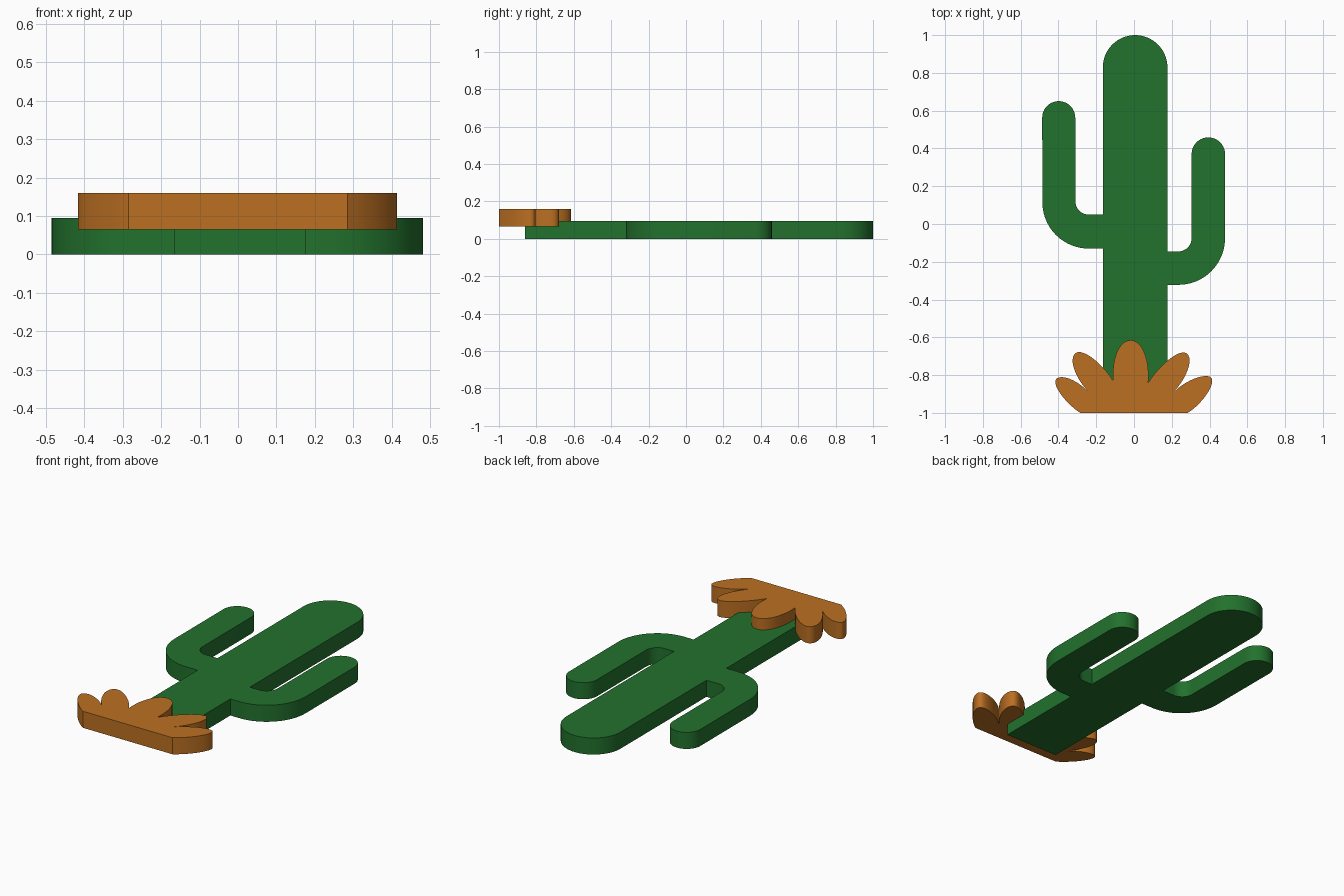
import bpy, bmesh
from math import cos, sin, radians
from mathutils import Vector
from mathutils.geometry import interpolate_bezier

cube = bpy.data.objects.get("Cube")
if cube:
    bpy.data.objects.remove(cube, do_unlink=True)


def material(name, rgb):
    m = bpy.data.materials.new(name)
    m.use_nodes = True
    m.diffuse_color = (*rgb, 1)
    m.node_tree.nodes["Principled BSDF"].inputs["Base Color"].default_value = (*rgb, 1)
    return m


def arc(cx, cy, r, start, end, steps=20):
    angles = [radians(start + (end - start) * i / steps) for i in range(steps + 1)]
    return [(cx + r * cos(a), cy + r * sin(a)) for a in angles]


def slab(name, outline, low, high, mat):
    """Extrude a flat outline between two heights."""
    bm = bmesh.new()
    face = bm.faces.new([bm.verts.new((p[0], p[1], low)) for p in outline])
    top = bmesh.ops.extrude_face_region(bm, geom=[face], use_keep_orig=True)["geom"]
    moved = [v for v in top if isinstance(v, bmesh.types.BMVert)]
    bmesh.ops.translate(bm, verts=moved, vec=(0, 0, high - low))
    bmesh.ops.recalc_face_normals(bm, faces=bm.faces)
    mesh = bpy.data.meshes.new(name)
    bm.to_mesh(mesh)
    bm.free()
    mesh.materials.append(mat)
    obj = bpy.data.objects.new(name, mesh)
    bpy.context.collection.objects.link(obj)
    bpy.ops.object.select_all(action="DESELECT")
    obj.select_set(True)
    bpy.context.view_layer.objects.active = obj
    bpy.ops.object.shade_smooth_by_angle(angle=radians(30))
    return obj


def leaf(a, tip, b, width, steps=12):
    """Rounded leaf edge from base a over the tip to base b."""
    a, tip, b = Vector(a), Vector(tip), Vector(b)
    axis = tip - (a + b) / 2
    side = Vector((axis.y, -axis.x)).normalized()
    rise = axis * 0.5
    up = interpolate_bezier(a, a + rise + side * 0.01, tip + side * width, tip, steps)
    down = interpolate_bezier(tip, tip - side * width, b + rise - side * 0.01, b, steps)
    return up[:-1] + down[:-1]


green = material("cactus green", (0.016, 0.165, 0.026))
orange = material("leaf orange", (0.5, 0.16, 0.016))

# Cactus: trunk with two upturned arms, as one outline
left, right = -0.165, 0.177
outline = [(left, -0.86), (right, -0.86), (right, -0.322)]
outline += arc(0.235, -0.075, 0.247, -90, 0)       # left arm, outer bend
outline += arc(0.3935, 0.37, 0.0885, 0, 180)       # left arm, tip
outline += arc(0.235, -0.075, 0.07, 0, -90)        # left arm, inner bend
outline += [(right, -0.145)]
outline += arc(0.006, 0.829, 0.171, 0, 180, 32)    # trunk top
outline += [(left, 0.05)]
outline += arc(-0.24, 0.12, 0.07, -90, -180)       # right arm, inner bend
outline += arc(-0.3985, 0.563, 0.0875, 0, 180)     # right arm, tip
outline += arc(-0.24, 0.115, 0.245, 180, 270)      # right arm, outer bend
outline += [(left, -0.13)]
slab("cactus", outline, 0, 0.095, green)

# Leaf fan: five leaves between neighbouring notches
notches = [(0.285, -1), (0.21, -0.89), (0.075, -0.84),
           (-0.11, -0.83), (-0.245, -0.885), (-0.285, -1)]
tips = [(0.41, -0.815), (0.279, -0.685), (-0.017, -0.615),
        (-0.309, -0.683), (-0.413, -0.822)]
widths = [0.035, 0.045, 0.065, 0.045, 0.035]
fan = []
for i, tip in enumerate(tips):
    fan += leaf(notches[i], tip, notches[i + 1], widths[i])
fan.append(notches[-1])
slab("leaf_fan", fan, 0.065, 0.16, orange)
